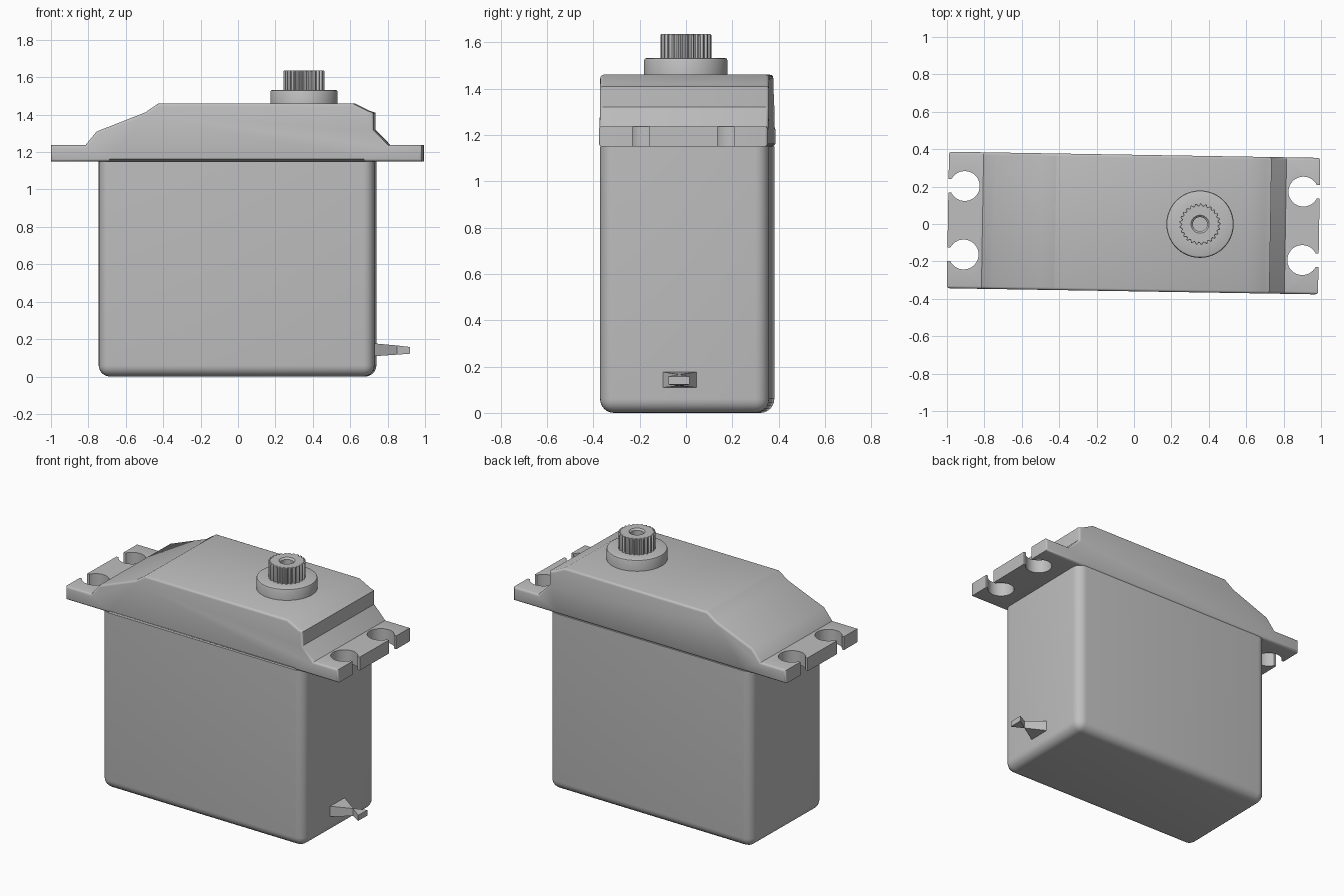
import bpy, bmesh, math
from mathutils import Matrix, Vector

if "Cube" in bpy.data.objects:
    bpy.data.objects.remove(bpy.data.objects["Cube"], do_unlink=True)

grey = bpy.data.materials.new("plain grey")
grey.use_nodes = True
colour = (0.52, 0.52, 0.52, 1)
grey.diffuse_color = colour
grey.node_tree.nodes["Principled BSDF"].inputs["Base Color"].default_value = colour

# The whole unit is turned slightly about the vertical
PLACE = Matrix.Translation((0, 0.005, 0)) @ Matrix.Rotation(-0.0165, 4, "Z")
HALF = 0.365


def finish(bm, name, smooth=True):
    bmesh.ops.recalc_face_normals(bm, faces=bm.faces)
    mesh = bpy.data.meshes.new(name)
    bm.to_mesh(mesh)
    bm.free()
    mesh.materials.append(grey)
    ob = bpy.data.objects.new(name, mesh)
    bpy.context.collection.objects.link(ob)
    ob.matrix_world = PLACE
    if smooth:
        bpy.ops.object.select_all(action="DESELECT")
        ob.select_set(True)
        bpy.context.view_layer.objects.active = ob
        bpy.ops.object.shade_smooth_by_angle(angle=math.radians(32))
    return ob


def prism(points, direction):
    """Extrude a closed outline along a direction."""
    bm = bmesh.new()
    face = bm.faces.new([bm.verts.new(p) for p in points])
    made = bmesh.ops.extrude_face_region(bm, geom=[face], use_keep_orig=True)
    moved = [g for g in made["geom"] if isinstance(g, bmesh.types.BMVert)]
    bmesh.ops.translate(bm, verts=moved, vec=direction)
    bmesh.ops.recalc_face_normals(bm, faces=bm.faces)
    return bm


def lathe(rows, steps, name, centre, teeth_depth=0.0):
    """Spin (radius, height, toothed) rows round an upright axis."""
    bm = bmesh.new()
    rings = []
    for radius, z, toothed in rows:
        ring = []
        for i in range(steps):
            a = math.tau * i / steps
            r = radius - (teeth_depth if toothed and i % 4 >= 2 else 0)
            ring.append(bm.verts.new((centre + r * math.cos(a), r * math.sin(a), z)))
        rings.append(ring)
    for low, high in zip(rings, rings[1:]):
        for i in range(steps):
            j = (i + 1) % steps
            bm.faces.new((low[i], low[j], high[j], high[i]))
    bm.faces.new(rings[0])
    bm.faces.new(rings[-1])
    return finish(bm, name)


# Lower case: box with rounded bottom and upright edges
bm = prism([(-0.74, -HALF, 0), (0.735, -HALF, 0), (0.735, HALF, 0), (-0.74, HALF, 0)],
           (0, 0, 1.15))
edges = [e for e in bm.edges if min(v.co.z for v in e.verts) < 0.1]
bmesh.ops.bevel(bm, geom=edges, offset=0.06, segments=6, profile=0.5, affect="EDGES")
finish(bm, "lower_case")

# Upper case with sloped shoulders and mounting flanges
outline = [(-0.68, 1.15), (0.68, 1.15), (0.99, 1.15), (0.99, 1.237), (0.81, 1.237),
           (0.73, 1.32), (0.73, 1.41), (0.70, 1.42), (0.62, 1.46), (-0.42, 1.46),
           (-0.49, 1.412), (-0.75, 1.31), (-0.81, 1.237), (-0.995, 1.237), (-0.995, 1.15)]
bm = prism([(x, -HALF, z) for x, z in outline], (0, 2 * HALF, 0))


def is_rim(edge):
    a, b = (v.co for v in edge.verts)
    along_case = max(a.z, b.z) < 1.16 and max(abs(a.x), abs(b.x)) < 0.7
    return abs(a.y - b.y) < 0.01 and not along_case


bmesh.ops.bevel(bm, geom=[e for e in bm.edges if is_rim(e)], offset=0.014,
                segments=3, profile=0.5, affect="EDGES")
upper = finish(bm, "upper_case", smooth=False)

# Keyhole screw slots cut through both flanges
cutters = []
for side, cx in ((-1, -0.908), (1, 0.903)):
    for cy in (-0.183, 0.183):
        gap = math.asin(0.036 / 0.08)
        pts = []
        for i in range(33):
            a = gap + (math.tau - 2 * gap) * i / 32
            pts.append((cx + side * 0.08 * math.cos(a), cy + 0.08 * math.sin(a), 1.1))
        pts += [(cx + side * 0.2, cy - 0.036, 1.1), (cx + side * 0.2, cy + 0.036, 1.1)]
        cutter = finish(prism(pts, (0, 0, 0.2)), "slot_cutter", smooth=False)
        cutter.hide_render = True
        cutters.append(cutter)
        mod = upper.modifiers.new("slot", "BOOLEAN")
        mod.operation = "DIFFERENCE"
        mod.solver = "EXACT"
        mod.object = cutter
bpy.context.view_layer.update()
cut = bpy.data.meshes.new_from_object(upper.evaluated_get(bpy.context.evaluated_depsgraph_get()))
upper.modifiers.clear()
upper.data = cut
for cutter in cutters:
    bpy.data.objects.remove(cutter, do_unlink=True)
bpy.ops.object.select_all(action="DESELECT")
upper.select_set(True)
bpy.context.view_layer.objects.active = upper
bpy.ops.object.shade_smooth_by_angle(angle=math.radians(32))

# Output collar and toothed shaft with a screw hole
lathe([(0.18, 1.45, 0), (0.18, 1.522, 0), (0.177, 1.529, 0), (0.17, 1.532, 0), (0.1, 1.532, 0)],
      64, "output_collar", 0.353)
lathe([(0.11, 1.52, 1), (0.11, 1.632, 1), (0.107, 1.635, 1), (0.048, 1.635, 0),
       (0.038, 1.625, 0), (0.038, 1.57, 0)], 100, "output_shaft", 0.353, 0.01)

# Cable outlet: a flat strip pinched to a waist
bm = bmesh.new()
stations = [(0.73, 0.076, 0.109, 0.177), (0.85, 0.001, 0.117, 0.166), (0.92, 0.046, 0.122, 0.158)]
rings = [[bm.verts.new((x, -0.02 + s * w, z)) for s, z in ((-1, lo), (1, lo), (1, hi), (-1, hi))]
         for x, w, lo, hi in stations]
for a, b in zip(rings, rings[1:]):
    for i in range(4):
        j = (i + 1) % 4
        bm.faces.new((a[i], a[j], b[j], b[i]))
bm.faces.new(rings[0])
bm.faces.new(rings[-1])
finish(bm, "cable_outlet", smooth=False)
